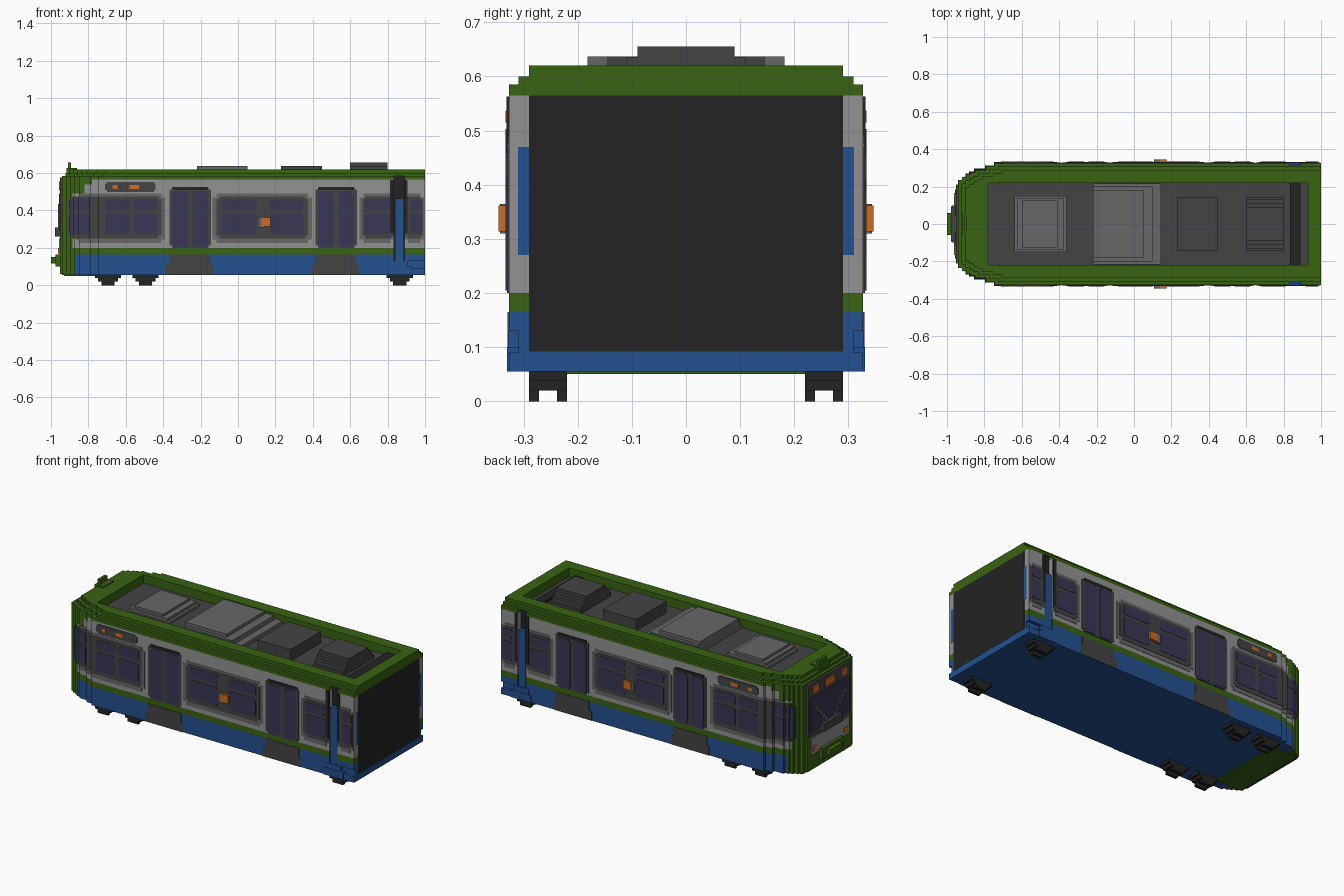
import bpy, bmesh

if "Cube" in bpy.data.objects:
    bpy.data.objects.remove(bpy.data.objects["Cube"])


def material(name, rgb):
    m = bpy.data.materials.new(name)
    m.use_nodes = True
    m.diffuse_color = (*rgb, 1)
    bsdf = m.node_tree.nodes["Principled BSDF"]
    bsdf.inputs["Base Color"].default_value = (*rgb, 1)
    bsdf.inputs["Roughness"].default_value = 0.8
    return m


GREEN = material("leaf green", (0.040, 0.125, 0.006))
BLUE = material("blue", (0.017, 0.082, 0.28))
LIGHT = material("light grey", (0.29, 0.29, 0.29))
MID = material("mid grey", (0.135, 0.135, 0.135))
DARK = material("dark grey", (0.057, 0.057, 0.060))
BLACK = material("charcoal", (0.017, 0.017, 0.017))
GLASS = material("purple glass", (0.040, 0.038, 0.090))
ORANGE = material("orange", (0.62, 0.15, 0.015))

# Stepped taper of the body: start x and half width of each step
STEPS = [(-0.94, 0.235), (-0.92, 0.25), (-0.895, 0.265), (-0.875, 0.275),
         (-0.85, 0.29), (-0.79, 0.31), (-0.745, 0.327), (1.0, 0)]
BOTH = (1, -1)


def path(x0, x1, off):
    """Outline of one side between x0 and x1, moved outwards by off."""
    pts = []
    for (xs, y), (xe, _) in zip(STEPS, STEPS[1:]):
        a = max(xs - off, x0)
        b = min(xe if xe == 1.0 else xe - off, x1)
        if a < b:
            pts += [(a, y + off), (b, y + off)]
    return pts


def prisms(name, shapes, mat):
    """One object from several (outline, z0, z1) extrusions."""
    bm = bmesh.new()
    for pts, z0, z1 in shapes:
        face = bm.faces.new([bm.verts.new((x, y, z0)) for x, y in pts])
        out = bmesh.ops.extrude_face_region(bm, geom=[face])
        vs = [v for v in out["geom"] if isinstance(v, bmesh.types.BMVert)]
        bmesh.ops.translate(bm, verts=vs, vec=(0, 0, z1 - z0))
    bmesh.ops.recalc_face_normals(bm, faces=bm.faces)
    me = bpy.data.meshes.new(name)
    bm.to_mesh(me)
    bm.free()
    me.materials.append(mat)
    ob = bpy.data.objects.new(name, me)
    bpy.context.collection.objects.link(ob)
    return ob


def rect(x0, x1, y0, y1):
    return [(x0, y0), (x1, y0), (x1, y1), (x0, y1)]


def box(name, x0, x1, y0, y1, z0, z1, mat):
    return prisms(name, [(rect(x0, x1, y0, y1), z0, z1)], mat)


def pair(name, x0, x1, y0, y1, z0, z1, mat):
    return prisms(name, [(rect(x0, x1, s * y0, s * y1), z0, z1) for s in BOTH], mat)


def slab(name, x0, x1, z0, z1, mat, off=0.0):
    p = path(x0, x1, off)
    return prisms(name, [(p + [(x, -y) for x, y in reversed(p)], z0, z1)], mat)


def side_shapes(x0, x1, z0, z1, off, inner=None):
    p = path(x0, x1, off)
    back = [(x1, inner), (x0, inner)] if inner else path(x0, x1, -0.005)[::-1]
    return [([(x, s * y) for x, y in p + back], z0, z1) for s in BOTH]


def strip(name, x0, x1, z0, z1, mat, off, inner=None):
    return prisms(name, side_shapes(x0, x1, z0, z1, off, inner), mat)


def panel(name, x0, x1, z0, z1, mat, off, c=0.015):
    """Thin plate with stepped corners on both sides."""
    prisms(name, side_shapes(x0 + c, x1 - c, z0, z0 + c, off)
           + side_shapes(x0, x1, z0 + c, z1 - c, off)
           + side_shapes(x0 + c, x1 - c, z1 - c, z1, off), mat)


# Body shell, split by the joint near the rear
JOINT0, JOINT1 = 0.835, 0.89
slab("front_skirt", -0.94, -0.87, 0.055, 0.165, GREEN)
slab("skirt", -0.87, JOINT0, 0.055, 0.165, BLUE)
slab("front_belt", -0.94, -0.85, 0.165, 0.20, GREEN)
slab("belt", -0.85, JOINT0, 0.165, 0.20, GREEN)
for i, (z0, z1, xg) in enumerate([(0.20, 0.49, -0.885), (0.49, 0.54, -0.82), (0.54, 0.565, -0.78)]):
    slab(f"front_pillar_{i}", -0.94, xg, z0, z1, GREEN)
    slab(f"wall_{i}", xg, JOINT0, z0, z1, LIGHT)
slab("rear_sill", JOINT0, 1.0, 0.055, 0.09, BLUE)
slab("rear_step", JOINT1, 1.0, 0.09, 0.13, BLUE, -0.018)
slab("rear_skirt", JOINT1, 1.0, 0.13, 0.165, BLUE)
slab("rear_belt", JOINT1, 1.0, 0.165, 0.20, GREEN)
slab("rear_wall", JOINT1, 1.0, 0.20, 0.565, LIGHT)
box("joint_core", JOINT0, JOINT1, -0.295, 0.295, 0.09, 0.585, BLACK)
pair("joint_post", JOINT0 + 0.004, JOINT1 - 0.002, 0.29, 0.322, 0.09, 0.465, BLUE)
pair("joint_foot", 0.80, 0.93, 0.30, 0.331, 0.055, 0.10, BLUE)
pair("joint_ankle", 0.815, 0.91, 0.30, 0.329, 0.10, 0.13, BLUE)
box("rear_bulkhead", 0.99, 1.001, -0.29, 0.29, 0.092, 0.565, BLACK)
pair("rear_edge_trim", 0.99, 1.001, 0.29, 0.31, 0.27, 0.47, BLUE)
box("front_belly", -0.93, -0.76, -0.23, 0.23, 0.050, 0.056, GREEN)

# Roof rim in three shrinking steps around a sunken deck
for i, (z0, z1, off) in enumerate([(0.565, 0.585, 0), (0.585, 0.60, -0.018), (0.60, 0.62, -0.037)]):
    slab(f"roof_front_{i}", -0.94, -0.78, z0, z1, GREEN, off)
    slab(f"roof_rear_{i}", 0.93, 1.0, z0, z1, GREEN, off)
    spans = [(-0.78, JOINT0), (JOINT1, 0.93)] if i == 0 else [(-0.78, 0.93)]
    for j, (x0, x1) in enumerate(spans):
        strip(f"roof_side_{i}_{j}", x0, x1, z0, z1, GREEN, off, 0.22)
box("roof_deck", -0.78, 0.93, -0.225, 0.225, 0.555, 0.568, DARK)

# Roof equipment as stacked blocks: x0, x1, half width, top
UNITS = {
    "front_vent": (MID, [(-0.64, -0.36, 0.15, 0.582), (-0.625, -0.375, 0.14, 0.598), (-0.60, -0.41, 0.125, 0.612)]),
    "air_conditioner": (MID, [(-0.22, 0.145, 0.217, 0.59), (-0.22, 0.10, 0.20, 0.618), (-0.22, 0.05, 0.182, 0.637)]),
    "equipment_box": (DARK, [(0.23, 0.45, 0.145, 0.637)]),
    "rear_vent": (DARK, [(0.60, 0.80, 0.145, 0.59), (0.60, 0.80, 0.13, 0.612),
                         (0.60, 0.80, 0.11, 0.635), (0.60, 0.80, 0.09, 0.655)]),
}
for name, (mat, layers) in UNITS.items():
    z, shapes = 0.565, []
    for x0, x1, w, top in layers:
        shapes.append((rect(x0, x1, -w, w), z, top))
        z = top
    prisms(name, shapes, mat)

# Window bands: grey surround, dark band, glass panes
for i, (x0, x1) in enumerate([(-0.87, -0.39), (-0.135, 0.395), (0.65, 0.835), (0.89, 0.995)]):
    panel(f"window_surround_{i}", x0, x1, 0.225, 0.49, MID, 0.002, 0.02)
for i, (x0, x1) in enumerate([(-0.905, -0.41), (-0.115, 0.375), (0.665, 0.835), (0.89, 0.99)]):
    panel(f"window_band_{i}", x0, x1, 0.25, 0.475, DARK, 0.004)
PANES = [(-0.90, -0.79), (-0.71, -0.58), (-0.56, -0.43), (-0.085, 0.10), (0.17, 0.35), (0.68, 0.81), (0.92, 0.985)]
for i, (x0, x1) in enumerate(PANES):
    panel(f"upper_pane_{i}", x0, x1, 0.405, 0.46, GLASS, 0.006, 0.008)
    panel(f"lower_pane_{i}", x0, x1, 0.275, 0.387, GLASS, 0.006, 0.008)
for i, (x0, x1) in enumerate([(0.812, 0.835), (0.89, 0.905)]):
    strip(f"joint_seal_{i}", x0, x1, 0.28, 0.563, BLACK, 0.005)

# Double doors with their thresholds
for i, x in enumerate((-0.255, 0.525)):
    strip(f"door_sill_low_{i}", x - 0.13, x + 0.12, 0.055, 0.11, DARK, 0.003)
    strip(f"door_sill_high_{i}", x - 0.112, x + 0.108, 0.11, 0.165, DARK, 0.003)
    panel(f"door_frame_{i}", x - 0.11, x + 0.11, 0.20, 0.525, DARK, 0.004, 0.012)
    strip(f"door_header_{i}", x - 0.095, x + 0.095, 0.508, 0.526, BLACK, 0.005)
    for side, c in (("front", -0.053), ("rear", 0.053)):
        panel(f"door_{side}_leaf_{i}", x + c - 0.042, x + c + 0.042, 0.205, 0.503, GLASS, 0.006, 0.01)

# Side displays and marker lamps
panel("side_display", -0.71, -0.44, 0.498, 0.553, DARK, 0.004, 0.01)
strip("side_digits", -0.67, -0.645, 0.515, 0.537, ORANGE, 0.006)
strip("side_destination", -0.58, -0.53, 0.515, 0.537, ORANGE, 0.006)
pair("marker_lamp_mount", 0.107, 0.14, 0.32, 0.344, 0.31, 0.364, MID)
pair("marker_lamp", 0.125, 0.175, 0.32, 0.346, 0.314, 0.362, ORANGE)

# Driver's end: windscreen, display, panel, bumper
box("nose", -0.953, -0.93, -0.21, 0.21, 0.06, 0.26, GREEN)
box("windscreen_frame", -0.953, -0.93, -0.20, 0.20, 0.26, 0.575, DARK)
box("windscreen", -0.958, -0.95, -0.185, 0.185, 0.29, 0.49, GLASS)
prisms("front_destination", [(rect(-0.958, -0.95, y - w, y + w), 0.51, 0.555)
                             for y, w in ((-0.14, 0.03), (0.0, 0.045), (0.13, 0.03))], ORANGE)
box("front_panel", -0.958, -0.95, -0.18, 0.18, 0.15, 0.25, LIGHT)
pair("headlamp", -0.962, -0.955, 0.13, 0.165, 0.17, 0.20, ORANGE)
box("windscreen_cowl", -0.978, -0.95, -0.09, 0.09, 0.262, 0.31, DARK)
for s, side in ((1, "left"), (-1, "right")):
    prisms(f"wiper_{side}", [(rect(-0.963, -0.957, s * (0.03 + 0.022 * k), s * (0.055 + 0.022 * k)),
                              0.31 + 0.025 * k, 0.335 + 0.025 * k) for k in range(5)], MID)
prisms("bumper", [(rect(-0.975, -0.95, -0.10, 0.10), 0.10, 0.165),
                  (rect(-1.0, -0.975, -0.06, 0.06), 0.115, 0.15)], GREEN)
prisms("roof_lamp", [(rect(-0.918, -0.86, -0.05, 0.05), 0.60, 0.627),
                     (rect(-0.91, -0.892, -0.035, 0.035), 0.627, 0.655)], GREEN)

# Wheels: stepped blocks under the floor
for i, x in enumerate((-0.695, -0.495, 0.865)):
    shapes = []
    for s in BOTH:
        for w, z0, z1 in ((0.07, 0.038, 0.056), (0.053, 0.02, 0.038)):
            shapes.append((rect(x - w, x + w, s * 0.22, s * 0.29), z0, z1))
        for y in (0.22, 0.272):
            shapes.append((rect(x - 0.035, x + 0.035, s * y, s * (y + 0.018)), 0.0, 0.02))
    prisms(f"wheel_pair_{i}", shapes, BLACK)
